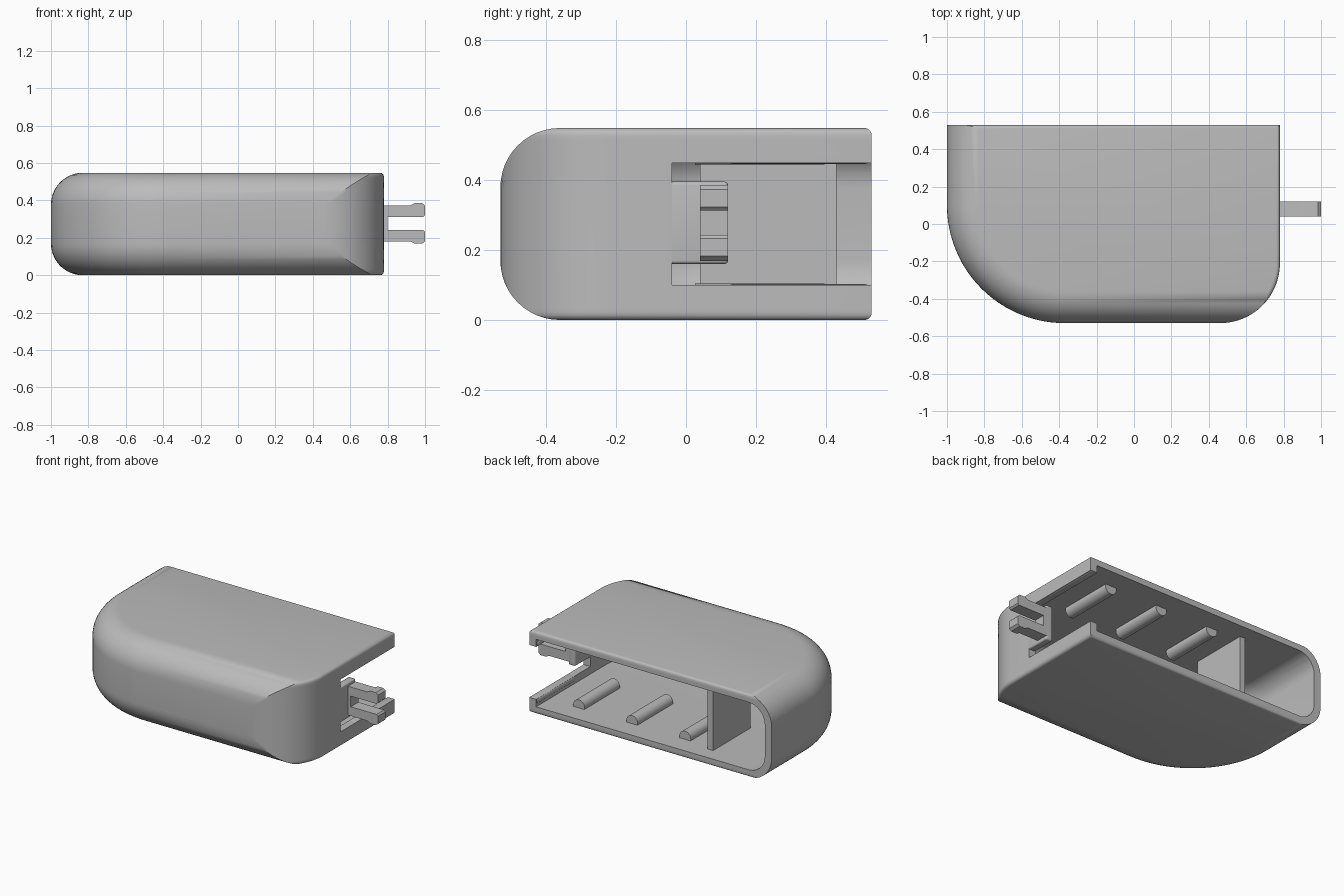
import bpy, bmesh
from math import sin, cos, asin, sqrt, pi, radians
from mathutils import Matrix

default = bpy.data.objects.get("Cube")
if default:
    bpy.data.objects.remove(default, do_unlink=True)

H = 0.548          # body height
ROUND = 0.17       # large edge rounding on the front and closed side
EDGE = 0.02        # small edge rounding on the right and back
WALL = 0.05
RIGHT, BACK = 0.78, 0.53

grey = bpy.data.materials.new("plain_grey")
grey.use_nodes = True
grey.diffuse_color = (0.5, 0.5, 0.5, 1)
grey.node_tree.nodes["Principled BSDF"].inputs["Base Color"].default_value = (0.5, 0.5, 0.5, 1)


def finish(name, bm):
    bmesh.ops.recalc_face_normals(bm, faces=bm.faces)
    mesh = bpy.data.meshes.new(name)
    bm.to_mesh(mesh)
    bm.free()
    mesh.materials.append(grey)
    ob = bpy.data.objects.new(name, mesh)
    bpy.context.collection.objects.link(ob)
    return ob


def activate(ob):
    bpy.ops.object.select_all(action='DESELECT')
    ob.select_set(True)
    bpy.context.view_layer.objects.active = ob


def smooth(ob):
    activate(ob)
    bpy.ops.object.shade_smooth_by_angle(angle=radians(30))


def cut(ob, cutter):
    cutter.hide_render = True
    mod = ob.modifiers.new("cut", 'BOOLEAN')
    mod.operation, mod.solver, mod.object = 'DIFFERENCE', 'EXACT', cutter
    activate(ob)
    bpy.ops.object.modifier_apply(modifier=mod.name)
    bpy.data.objects.remove(cutter, do_unlink=True)


def box(name, x, y, z, bevel=0.0):
    bm = bmesh.new()
    bmesh.ops.create_cube(bm, size=1)
    for v in bm.verts:
        for i, (lo, hi) in enumerate((x, y, z)):
            v.co[i] = lo if v.co[i] < 0 else hi
    if bevel:
        bmesh.ops.bevel(bm, geom=list(bm.edges), offset=bevel, segments=4,
                        profile=0.5, affect='EDGES')
    return finish(name, bm)


def layer(d, e, back):
    """Plan outline: d insets the closed side and front, e the right and back."""
    cx, cy, r = -0.37, 0.10, 0.63 - d
    pts = [(cx - r * cos(a), cy - r * sin(a)) for a in (i * pi / 48 for i in range(25))]
    rx, ry, q = RIGHT - 0.32, -0.21, 0.32 - e
    start = asin(max(-1, min(0, (-BACK + d - ry) / q)))
    for i in range(17):
        a = start * (1 - i / 16)
        pts.append((rx + q * cos(a), ry + q * sin(a)))
    return pts + [(RIGHT - e, back), (-1 + d, back)]


def rounded_body(name, inset, edge, back):
    bm = bmesh.new()
    r = ROUND - inset
    half = []
    for i in range(13):
        a = i * pi / 24
        z, d = r * (1 - cos(a)), r * (1 - sin(a))
        e = edge - sqrt(edge ** 2 - (edge - z) ** 2) if z < edge else 0
        half.append((z + inset, d + inset, e + inset, e))
    levels = half + [(H - z, d, e, f) for z, d, e, f in reversed(half)]
    rings = [[bm.verts.new((x, y, z)) for x, y in layer(d, e, back - f)]
             for z, d, e, f in levels]
    for lo, hi in zip(rings, rings[1:]):
        for i in range(len(lo)):
            j = (i + 1) % len(lo)
            bm.faces.new((lo[i], lo[j], hi[j], hi[i]))
    bm.faces.new(rings[0])
    bm.faces.new(rings[-1])
    return finish(name, bm)


# Hollow cover, open at the back and on the rear of the right side
cover = rounded_body("cover_shell", 0, EDGE, BACK)
cut(cover, rounded_body("cavity_cutter", WALL, 0, BACK + 0.2))
cut(cover, box("side_cutter", (0.6, 1.2), (-0.04, 0.9), (0.10, H - 0.10)))
smooth(cover)

# Rounded inner beads along the edges of the side opening
for name, z in (("lower_lip", 0.085), ("upper_lip", H - 0.085)):
    lip = box(name, (RIGHT - WALL - 0.005, RIGHT - 0.002), (0.12, BACK - 0.005),
              (z - 0.017, z + 0.017), 0.012)
    smooth(lip)

# Tab carrying the snap clip
tab = box("clip_tab", (RIGHT - WALL, RIGHT), (-0.06, 0.12), (0.16, H - 0.153), 0.01)
smooth(tab)

# Two-pronged snap clip with swollen tips, half profile mirrored in height
prong = [(0.74, 0), (0.80, 0), (0.80, 0.035), (0.99, 0.035), (1.0, 0.045), (1.0, 0.095),
         (0.985, 0.108), (0.945, 0.108), (0.92, 0.096), (0.74, 0.096)]
for name, side in (("upper_prong", 1), ("lower_prong", -1)):
    bm = bmesh.new()
    face = bm.faces.new([bm.verts.new((x, 0.04, 0.277 + side * z)) for x, z in prong])
    out = bmesh.ops.extrude_face_region(bm, geom=[face])
    bmesh.ops.translate(bm, vec=(0, 0.08, 0),
                        verts=[g for g in out["geom"] if isinstance(g, bmesh.types.BMVert)])
    smooth(finish(name, bm))

# Inner dividing wall
box("divider", (-0.50, -0.46), (0.04, 0.43), (WALL - 0.01, H - WALL + 0.01))

# Round ribs on the floor and ceiling
for i in range(3):
    for name, z in (("floor_rib", WALL + 0.012), ("ceiling_rib", H - WALL - 0.012)):
        bm = bmesh.new()
        bmesh.ops.create_cone(bm, cap_ends=True, segments=32, radius1=0.042, radius2=0.042,
                              depth=0.37, matrix=Matrix.Translation((0.51 - 0.39 * i, 0.21, z))
                              @ Matrix.Rotation(pi / 2, 4, 'X'))
        smooth(finish(f"{name}_{i + 1}", bm))
